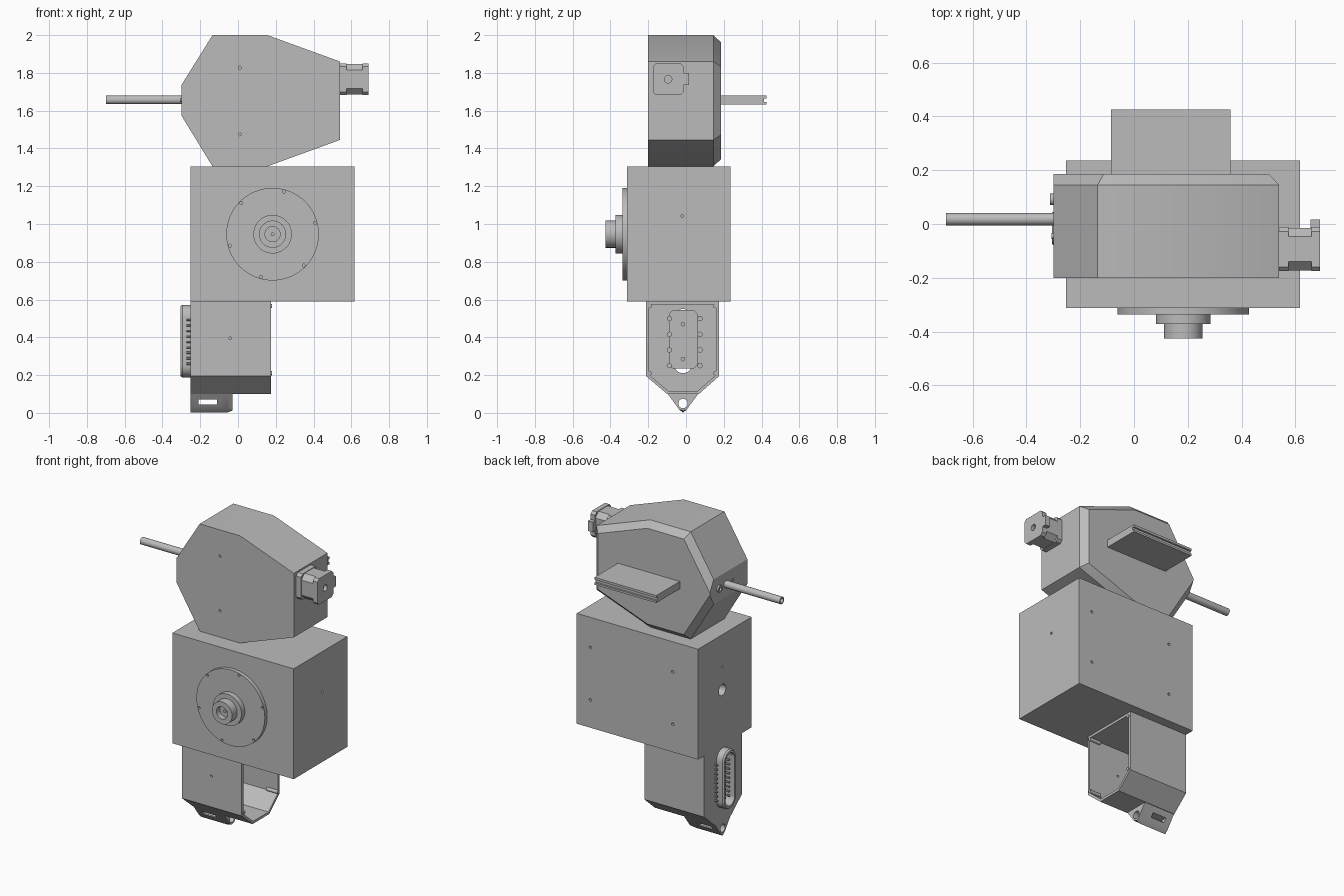
import bpy, bmesh, math
from mathutils import Vector

cube = bpy.data.objects.get("Cube")
if cube:
    bpy.data.objects.remove(cube)

grey = bpy.data.materials.new("plain grey")
grey.use_nodes = True
GREY = (0.5, 0.5, 0.5, 1)
grey.diffuse_color = GREY
grey.node_tree.nodes["Principled BSDF"].inputs["Base Color"].default_value = GREY
parts = []


def place(axis, a, u, v):
    """Point at a along the axis, with u, v in the remaining axes in order."""
    return {"x": (a, u, v), "y": (u, a, v), "z": (u, v, a)}[axis]


def loft(name, axis, rings):
    """Closed solid through equal-length profiles given as (position, points)."""
    bm = bmesh.new()
    loops = [[bm.verts.new(place(axis, a, u, v)) for u, v in pts] for a, pts in rings]
    bm.faces.new(loops[0])
    bm.faces.new(loops[-1])
    n = len(loops[0])
    for lo, hi in zip(loops, loops[1:]):
        for i in range(n):
            j = (i + 1) % n
            bm.faces.new((lo[i], lo[j], hi[j], hi[i]))
    bmesh.ops.recalc_face_normals(bm, faces=bm.faces)
    mesh = bpy.data.meshes.new(name)
    bm.to_mesh(mesh)
    bm.free()
    mesh.materials.append(grey)
    ob = bpy.data.objects.new(name, mesh)
    bpy.context.collection.objects.link(ob)
    parts.append(ob)
    return ob


def prism(name, axis, a, b, pts):
    return loft(name, axis, [(a, pts), (b, pts)])


def rect(u0, u1, v0, v1, c=0):
    if not c:
        return [(u0, v0), (u1, v0), (u1, v1), (u0, v1)]
    return [(u0 + c, v0), (u1 - c, v0), (u1, v0 + c), (u1, v1 - c),
            (u1 - c, v1), (u0 + c, v1), (u0, v1 - c), (u0, v0 + c)]


def capsule(u, v0, v1, r, n=32):
    pts = []
    for i in range(n + 2):
        top = i <= n // 2
        t = math.pi * (i if top else i - 1) / (n // 2)
        pts.append((u + r * math.cos(t), (v1 - r if top else v0 + r) + r * math.sin(t)))
    return pts


def rod(name, axis, a, b, u, v, r, n=32):
    ring = [2 * math.pi * i / n for i in range(n)]
    return prism(name, axis, a, b, [(u + r * math.cos(t), v + r * math.sin(t)) for t in ring])


def cut(ob, *cutters):
    """Subtract the cutters, bake the result and remove them."""
    for c in cutters:
        m = ob.modifiers.new("cut", "BOOLEAN")
        m.object, m.operation, m.solver = c, "DIFFERENCE", "EXACT"
    bpy.context.view_layer.update()
    done = ob.evaluated_get(bpy.context.evaluated_depsgraph_get())
    mesh = bpy.data.meshes.new_from_object(done)
    ob.modifiers.clear()
    ob.data = mesh
    for c in cutters:
        parts.remove(c)
        bpy.data.objects.remove(c)


def inset(pts, dists):
    """Move each edge of a counter-clockwise profile inward by its own distance."""
    lines = []
    for i, d in enumerate(dists):
        p, q = Vector(pts[i]), Vector(pts[(i + 1) % len(pts)])
        e = (q - p).normalized()
        lines.append((p + Vector((-e.y, e.x)) * d, e))
    out = []
    for i, (q, f) in enumerate(lines):
        p, e = lines[i - 1]
        out.append(tuple(p + e * ((q - p).cross(f) / e.cross(f))))
    return out


# Upper housing, chamfered round the back except at its narrow left end
outline = [(-0.3, 1.735), (-0.3, 1.575), (-0.135, 1.305), (0.155, 1.305),
           (0.54, 1.445), (0.54, 1.86), (0.155, 2), (-0.135, 2)]
housing = loft("upper_housing", "y", [(-0.2, outline), (0.145, outline),
               (0.185, inset(outline, [0] + [0.038] * 7))])
cut(housing, *[rod("hole", "y", -0.3, -0.17, 0.01, z, 0.008, 12) for z in (1.475, 1.828)])

# Grooved rear shelf
prism("rear_shelf", "x", -0.085, 0.358,
      [(0.17, 1.632), (0.425, 1.632), (0.425, 1.645), (0.413, 1.645),
       (0.413, 1.665), (0.425, 1.665), (0.425, 1.68), (0.17, 1.68)])

# Side tube with its fittings
tube = rod("side_tube", "x", -0.7, -0.28, 0.018, 1.657, 0.023)
cut(tube, rod("bore", "x", -0.8, -0.5, 0.018, 1.657, 0.016))
fitting = rod("side_fitting", "x", -0.312, -0.28, 0.092, 1.657, 0.022)
cut(fitting, rod("bore", "x", -0.4, -0.3, 0.092, 1.657, 0.012))
rod("side_screw", "x", -0.306, -0.28, -0.045, 1.657, 0.011, 16)

# Small motor: two end caps, core, plug
for name, a, b in (("motor_front_cap", 0.54, 0.575), ("motor_rear_cap", 0.66, 0.692)):
    cap = prism(name, "x", a, b, rect(-0.175, -0.012, 1.682, 1.85, 0.016))
    if a > 0.6:
        cut(cap, rod("bore", "x", 0.67, 0.8, -0.095, 1.766, 0.02))
prism("motor_core", "x", 0.57, 0.665, rect(-0.172, -0.015, 1.685, 1.847, 0.032))
prism("motor_plug", "x", 0.657, 0.692, rect(-0.02, 0.016, 1.735, 1.8))

# Main box with screw holes
box = prism("main_box", "z", 0.59, 1.305, rect(-0.252, 0.618, -0.312, 0.236))
holes = [rod("hole", "y", 0.2, 0.3, x, z, 0.009, 12) for x in (-0.07, 0.52) for z in (0.77, 1.11)]
holes += [rod("hole", "x", 0.58, 0.7, -0.02, 1.042, 0.008, 12),
          rod("hole", "x", -0.3, -0.22, -0.012, 1.095, 0.006, 12),
          rod("hole", "x", -0.3, -0.18, -0.012, 0.947, 0.036)]
cut(box, *holes)

# Round flange and stepped hub on the front
CX, CZ = 0.183, 0.946
flange = rod("front_flange", "y", -0.337, -0.3, CX, CZ, 0.245, 64)
bolts = []
for k in range(6):
    t = math.radians(15 + 60 * k)
    bolts.append(rod("hole", "y", -0.4, -0.325, CX + 0.234 * math.cos(t),
                     CZ + 0.234 * math.sin(t), 0.008, 12))
cut(flange, *bolts)
rod("hub_base", "y", -0.372, -0.33, CX, CZ, 0.102, 48)
hub = rod("hub_nose", "y", -0.425, -0.365, CX, CZ, 0.072, 48)
cut(hub, rod("bore", "y", -0.5, -0.39, CX, CZ, 0.04))
rod("hub_pin", "y", -0.4, -0.385, CX, CZ, 0.01, 16)

# Lower shell, open on the model's left
MID = -0.016
shape = [(-0.212, 0.195), (-0.1, 0.1), (0.068, 0.1), (0.176, 0.195), (0.176, 0.59), (-0.212, 0.59)]
shell = prism("lower_shell", "x", -0.252, 0.175, shape)
cut(shell, prism("cavity", "x", -0.236, 0.3, inset(shape, [0.016] * 6)),
    rod("hole", "y", -0.3, -0.15, -0.042, 0.395, 0.007, 12),
    prism("slot", "x", -0.3, -0.2, capsule(MID, 0.21, 0.55, 0.046)))

# Corner posts inside the shell
for y in (-0.192, 0.156):
    for z in (0.21, 0.565):
        rod("corner_post", "x", 0.1, 0.18, y, z, 0.011, 16)

# Rounded connector rim, backing plate, pins and screws
rim = loft("connector_rim", "x", [(-0.305, capsule(MID, 0.195, 0.565, 0.058)),
           (-0.295, capsule(MID, 0.188, 0.572, 0.065)), (-0.25, capsule(MID, 0.188, 0.572, 0.065))])
cut(rim, prism("slot", "x", -0.4, -0.2, capsule(MID, 0.21, 0.55, 0.046)))
prism("connector_plate", "x", -0.24, -0.226, rect(-0.09, 0.062, 0.235, 0.545, 0.02))
for i in range(9):
    z = 0.26 + i * 0.029
    for dy in (-0.02, 0.02):
        rod("connector_pin", "x", -0.285, -0.235, MID + dy, z, 0.007, 10)
    for dy in (-0.08, 0.08):
        rod("side_stud", "x", -0.272, -0.245, MID + dy, z, 0.006, 10)
for y in (-0.088, 0.074):
    for i in range(4):
        rod("plate_screw", "x", -0.24, -0.215, y, 0.25 + i * 0.083, 0.014, 16)
for z in (0.285, 0.47):
    rod("plate_rivet", "x", -0.23, -0.218, MID, z, 0.012, 16)

# Pointed hanging lug with round eye and slot
lug_root = [(-0.1, 0.105), (-0.036, 0.018), (MID, 0.001), (0.004, 0.018), (0.068, 0.105)]
lug_end = [(y, max(z, 0.012)) for y, z in lug_root]
lug = loft("hanging_lug", "x", [(-0.252, lug_root), (-0.06, lug_root), (-0.03, lug_end)])
cut(lug, rod("eye", "x", -0.4, 0.1, MID, 0.05, 0.025),
    prism("slot", "y", -0.3, 0.3, rect(-0.21, -0.112, 0.045, 0.07)))

# Smooth curved walls, keep edges sharp
bpy.ops.object.select_all(action="DESELECT")
for ob in parts:
    ob.select_set(True)
bpy.context.view_layer.objects.active = parts[0]
bpy.ops.object.shade_smooth_by_angle(angle=math.radians(25))
